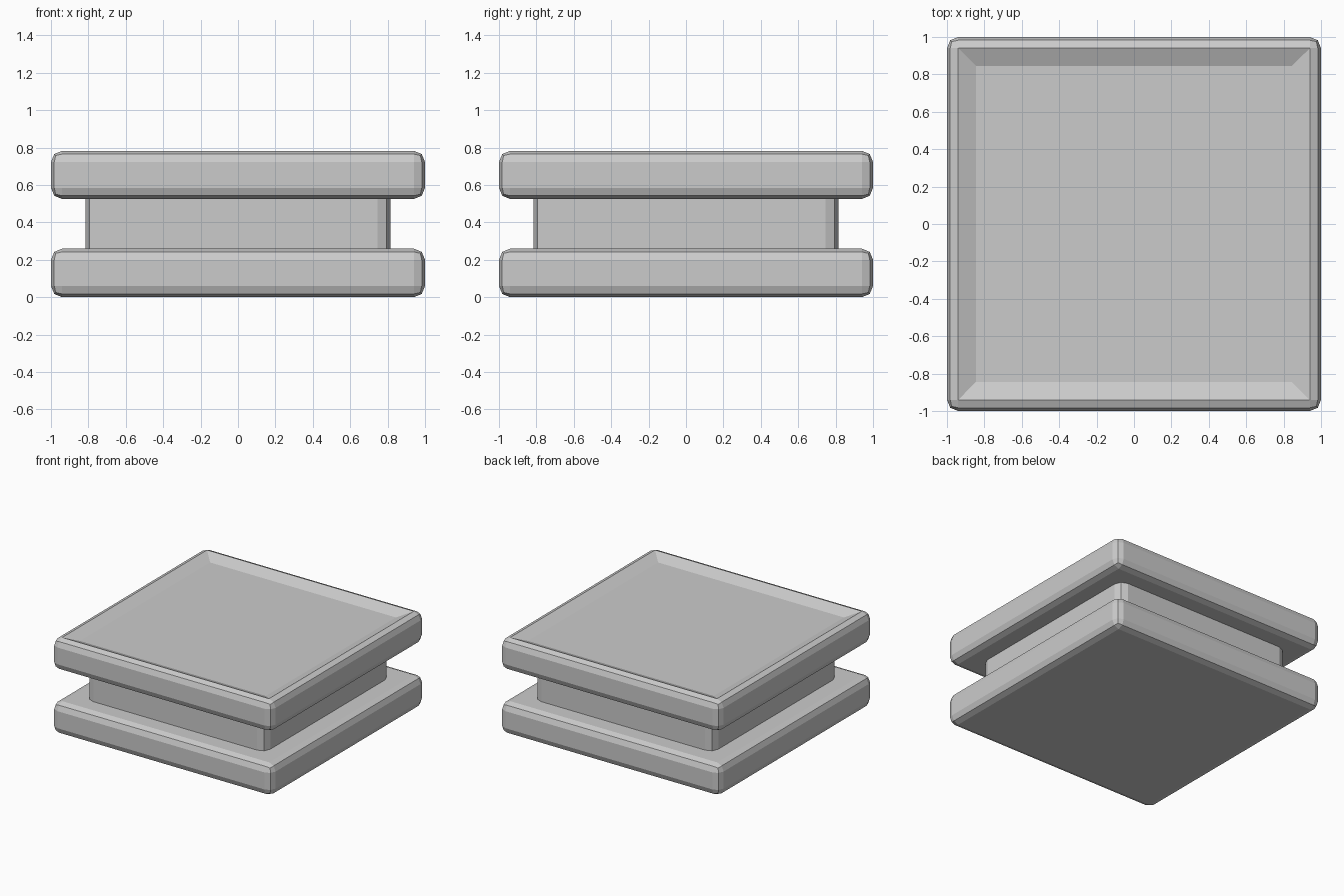
import bpy, bmesh

if "Cube" in bpy.data.objects:
    bpy.data.objects.remove(bpy.data.objects["Cube"])


def block(name, half, z0, z1, bevel, sides_only=False, dish=None):
    """Square block with two-segment rounded edges and optional dished top."""
    bm = bmesh.new()
    bmesh.ops.create_cube(bm, size=2)
    for v in bm.verts:
        v.co = (v.co.x * half, v.co.y * half, z1 if v.co.z > 0 else z0)
    edges = [e for e in bm.edges
             if not sides_only or abs(e.verts[0].co.z - e.verts[1].co.z) > 0.01]
    bmesh.ops.bevel(bm, geom=edges, offset=bevel, offset_type='OFFSET',
                    segments=2, profile=0.5, affect='EDGES', clamp_overlap=True)
    if dish:
        bm.normal_update()
        top = max((f for f in bm.faces if f.normal.z > 0.99),
                  key=lambda f: f.calc_area())
        bmesh.ops.inset_region(bm, faces=[top], thickness=dish[0], depth=-dish[1])
    bmesh.ops.recalc_face_normals(bm, faces=bm.faces)
    mesh = bpy.data.meshes.new(name)
    bm.to_mesh(mesh)
    bm.free()
    obj = bpy.data.objects.new(name, mesh)
    bpy.context.collection.objects.link(obj)
    return obj


# Base slab, recessed neck, and upper slab with a shallow dish
block("base_slab", 1.0, 0.0, 0.26, 0.06)
block("neck", 0.815, 0.2, 0.58, 0.07, sides_only=True)
block("top_slab", 1.0, 0.525, 0.783, 0.06, dish=(0.135, 0.04))
